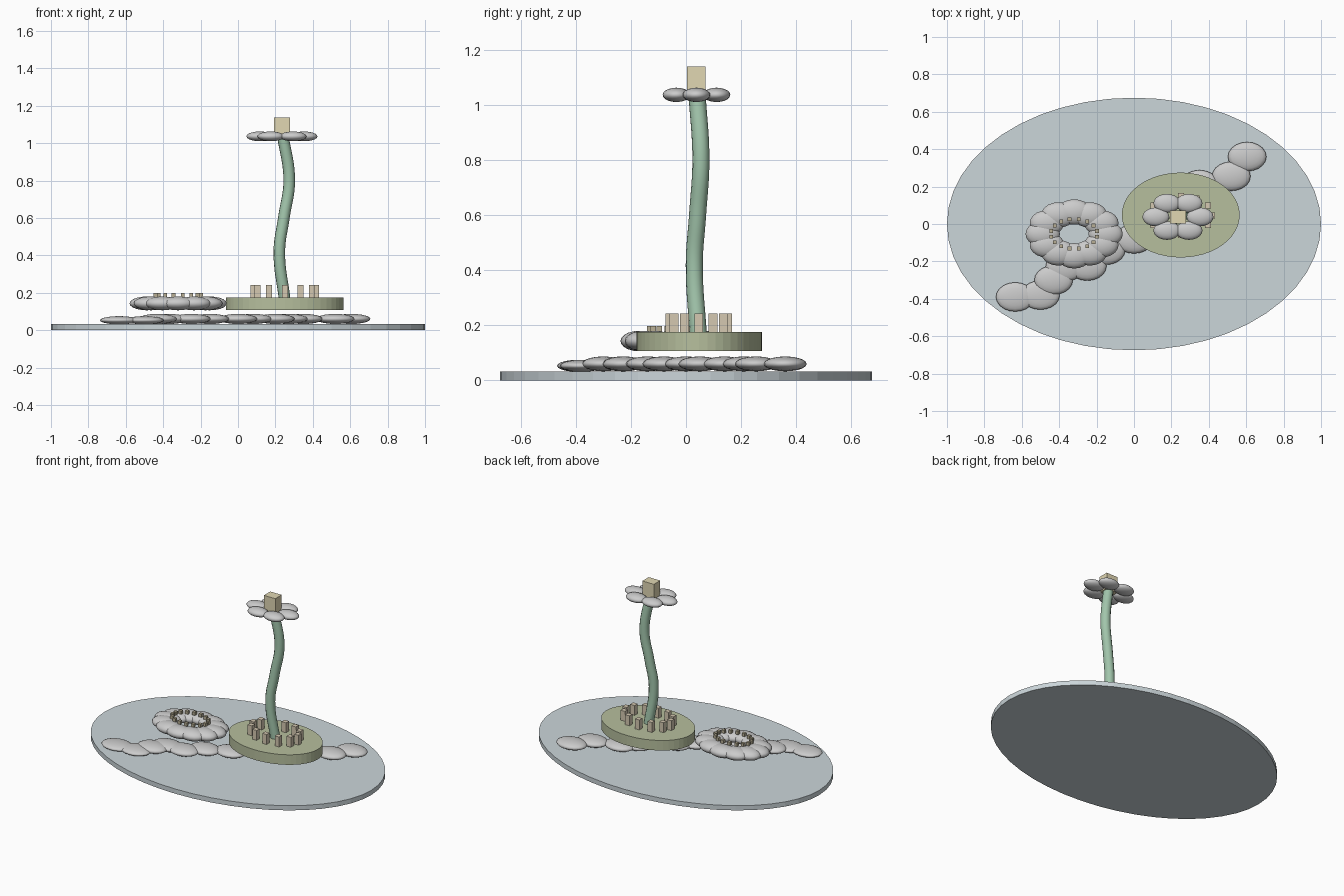
import bpy
from math import cos, sin, pi

if "Cube" in bpy.data.objects:
    bpy.data.objects.remove(bpy.data.objects["Cube"])


def material(name, rgb):
    m = bpy.data.materials.new(name)
    m.diffuse_color = (*rgb, 1)
    m.use_nodes = True
    m.node_tree.nodes["Principled BSDF"].inputs["Base Color"].default_value = m.diffuse_color
    return m


WATER = material("water", (0.60, 0.67, 0.70))
MIST = material("mist", (0.86, 0.88, 0.89))
PETAL = material("petal", (0.90, 0.91, 0.91))
PAD = material("pad_green", (0.47, 0.52, 0.34))
STEM = material("stem_green", (0.36, 0.56, 0.41))
SEED = material("seed_tan", (0.66, 0.58, 0.44))
GOLD = material("pollen", (0.75, 0.68, 0.45))
DOT = material("stamen", (0.48, 0.43, 0.30))


def finish(name, mat, scale):
    o = bpy.context.object
    o.name = name
    o.scale = scale
    o.data.materials.append(mat)
    bpy.ops.object.transform_apply(location=False, rotation=False, scale=True)
    return o


def disc(name, loc, rx, ry, z0, z1, mat):
    bpy.ops.mesh.primitive_cylinder_add(vertices=48, radius=1, depth=1,
                                        location=(*loc, (z0 + z1) / 2))
    return finish(name, mat, (rx, ry, z1 - z0))


def blob(name, loc, size, mat):
    bpy.ops.mesh.primitive_uv_sphere_add(segments=20, ring_count=10, radius=1, location=loc)
    o = finish(name, mat, size)
    bpy.ops.object.shade_smooth()
    return o


def block(name, loc, size, mat):
    bpy.ops.mesh.primitive_cube_add(size=1, location=loc)
    return finish(name, mat, size)


def ring(make, name, n, centre, rx, ry, size, mat, start=0.0):
    cx, cy, cz = centre
    for i in range(n):
        a = start + 2 * pi * i / n
        make(f"{name}_{i + 1}", (cx + rx * cos(a), cy + ry * sin(a), cz), size, mat)


# Oval base
disc("pond_base", (0, 0), 1.0, 0.675, 0, 0.032, WATER)

# Winding diagonal band of flattened blobs
trail = [(-.635, -.39), (-.50, -.38), (-.43, -.30), (-.37, -.23), (-.25, -.225),
         (-.15, -.14), (0, -.08), (.08, 0), (.20, .05), (.27, .14), (.35, .21),
         (.52, .255), (.605, .36)]
for i, (x, y) in enumerate(trail):
    z, rz = (0.053, 0.022) if i < 2 else (0.06, 0.027)
    blob(f"trail_blob_{i + 1}", (x, y, z), (0.103, 0.078, rz), MIST)

# Low open blossom with a ring of stamens
ring(blob, "blossom_petal", 12, (-.32, -.053, .143), .168, .117, (.092, .068, .037), PETAL)
ring(block, "blossom_stamen", 16, (-.32, -.053, .187), .125, .08, (.02, .02, .022), DOT, pi / 16)

# Pad with a ring of seed blocks
disc("seed_pad", (.25, .048), .315, .227, .107, .175, PAD)
ring(block, "seed_block", 12, (.25, .046, .205), .168, .104, (.032, .032, .075), SEED)

# Curved stem
cu = bpy.data.curves.new("stem", "CURVE")
cu.dimensions = "3D"
cu.bevel_depth = 0.031
cu.bevel_resolution = 4
cu.resolution_u = 8
cu.use_fill_caps = True
sp = cu.splines.new("BEZIER")
pts = [(.25, .045, .16), (.221, .03, .42), (.245, .042, .60), (.274, .054, .80), (.24, .04, 1.04)]
sp.bezier_points.add(len(pts) - 1)
for p, co in zip(sp.bezier_points, pts):
    p.co = co
    p.handle_left_type = p.handle_right_type = "AUTO"
stem = bpy.data.objects.new("stem", cu)
cu.materials.append(STEM)
bpy.context.collection.objects.link(stem)

# Flower on top of the stem
ring(blob, "flower_petal", 6, (.235, .038, 1.036), .118, .084, (.072, .05, .026), PETAL)
block("flower_heart", (.235, .037, 1.083), (.086, .068, .11), GOLD)
